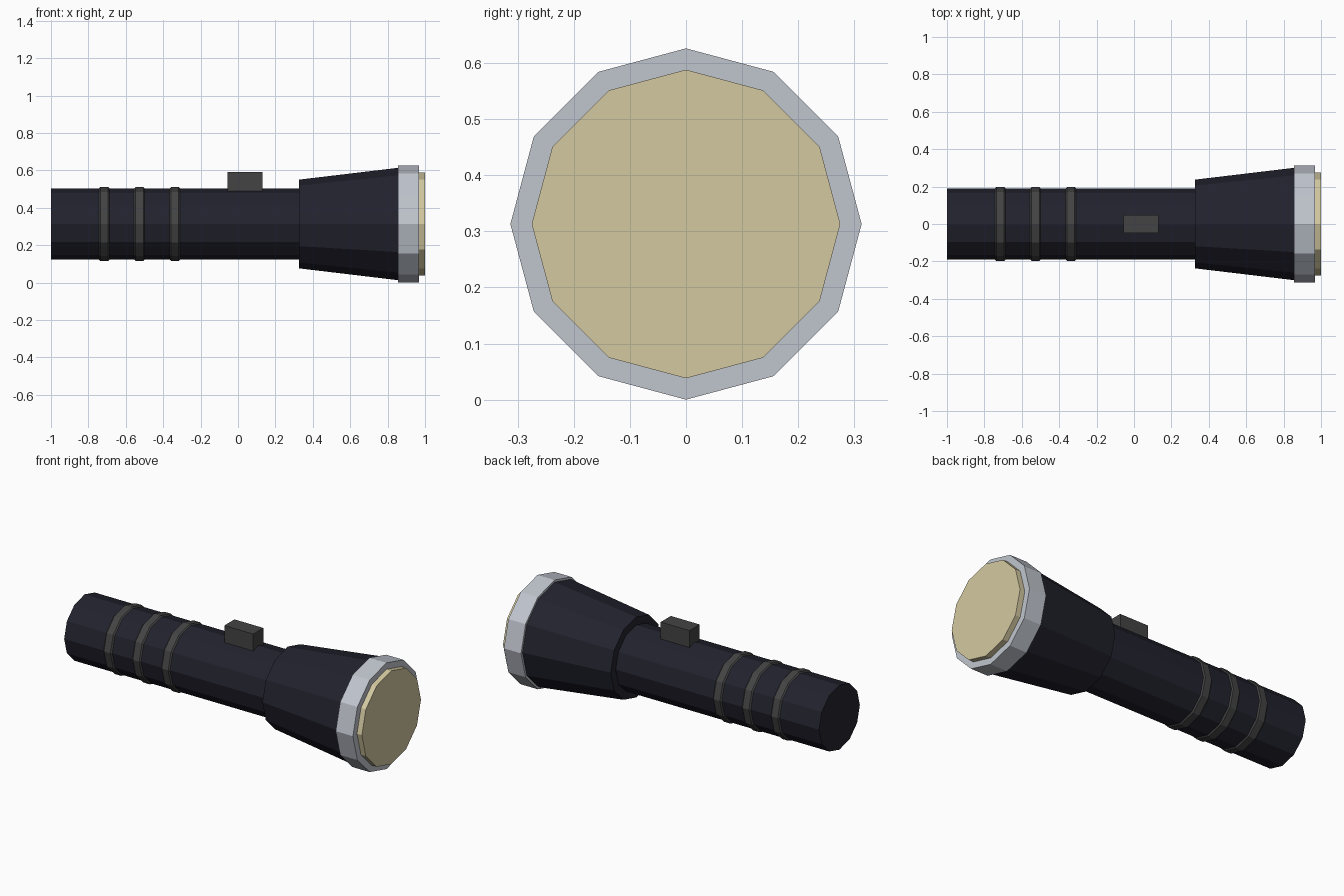
import bpy, bmesh, math

if "Cube" in bpy.data.objects:
    bpy.data.objects.remove(bpy.data.objects["Cube"])

AXIS_Z = 0.313   # height of the torch's long axis
SIDES = 12


def material(name, rgb):
    """Flat material from an sRGB 0-255 colour."""
    m = bpy.data.materials.new(name)
    lin = [((c / 255 + 0.055) / 1.055) ** 2.4 for c in rgb]
    m.diffuse_color = (*lin, 1)
    m.use_nodes = True
    m.node_tree.nodes["Principled BSDF"].inputs["Base Color"].default_value = m.diffuse_color
    return m


def finish(name, bm, mat):
    bmesh.ops.recalc_face_normals(bm, faces=bm.faces)
    me = bpy.data.meshes.new(name)
    bm.to_mesh(me)
    bm.free()
    me.materials.append(mat)
    ob = bpy.data.objects.new(name, me)
    bpy.context.collection.objects.link(ob)
    return ob


def lathe(name, profile, mat):
    """Capped solid of (x, radius) rings around the long axis."""
    bm = bmesh.new()
    rings = []
    for x, r in profile:
        angles = [2 * math.pi * i / SIDES for i in range(SIDES)]
        rings.append([bm.verts.new((x, r * math.cos(a), AXIS_Z + r * math.sin(a)))
                      for a in angles])
    for a, b in zip(rings, rings[1:]):
        for i in range(SIDES):
            j = (i + 1) % SIDES
            bm.faces.new((a[i], a[j], b[j], b[i]))
    bm.faces.new(rings[0])
    bm.faces.new(rings[-1])
    return finish(name, bm, mat)


def box(name, lo, hi, mat):
    bm = bmesh.new()
    bmesh.ops.create_cube(bm, size=1)
    for v in bm.verts:
        v.co = [(l + h) / 2 + c * (h - l) for l, h, c in zip(lo, hi, v.co)]
    return finish(name, bm, mat)


casing = material("dark navy casing", (34, 34, 46))
rubber = material("grey rubber", (68, 68, 68))
metal = material("silver metal", (192, 197, 206))
glass = material("warm lens", (212, 201, 161))

# Handle and flared head
lathe("handle", [(-1.0, 0.19), (0.36, 0.19)], casing)
lathe("head", [(0.325, 0.237), (0.87, 0.302)], casing)

# Front bezel and lens
lathe("bezel", [(0.856, 0.313), (0.968, 0.313)], metal)
lathe("lens", [(0.95, 0.275), (1.0, 0.275)], glass)

# Three chamfered grip rings
for n, x in enumerate((-0.715, -0.527, -0.338)):
    lathe(f"grip_ring_{n + 1}",
          [(x - 0.03, 0.188), (x - 0.021, 0.197), (x + 0.021, 0.197), (x + 0.03, 0.188)],
          rubber)

# Switch on top of the handle
box("switch", (-0.056, -0.047, 0.47), (0.132, 0.047, 0.59), rubber)
